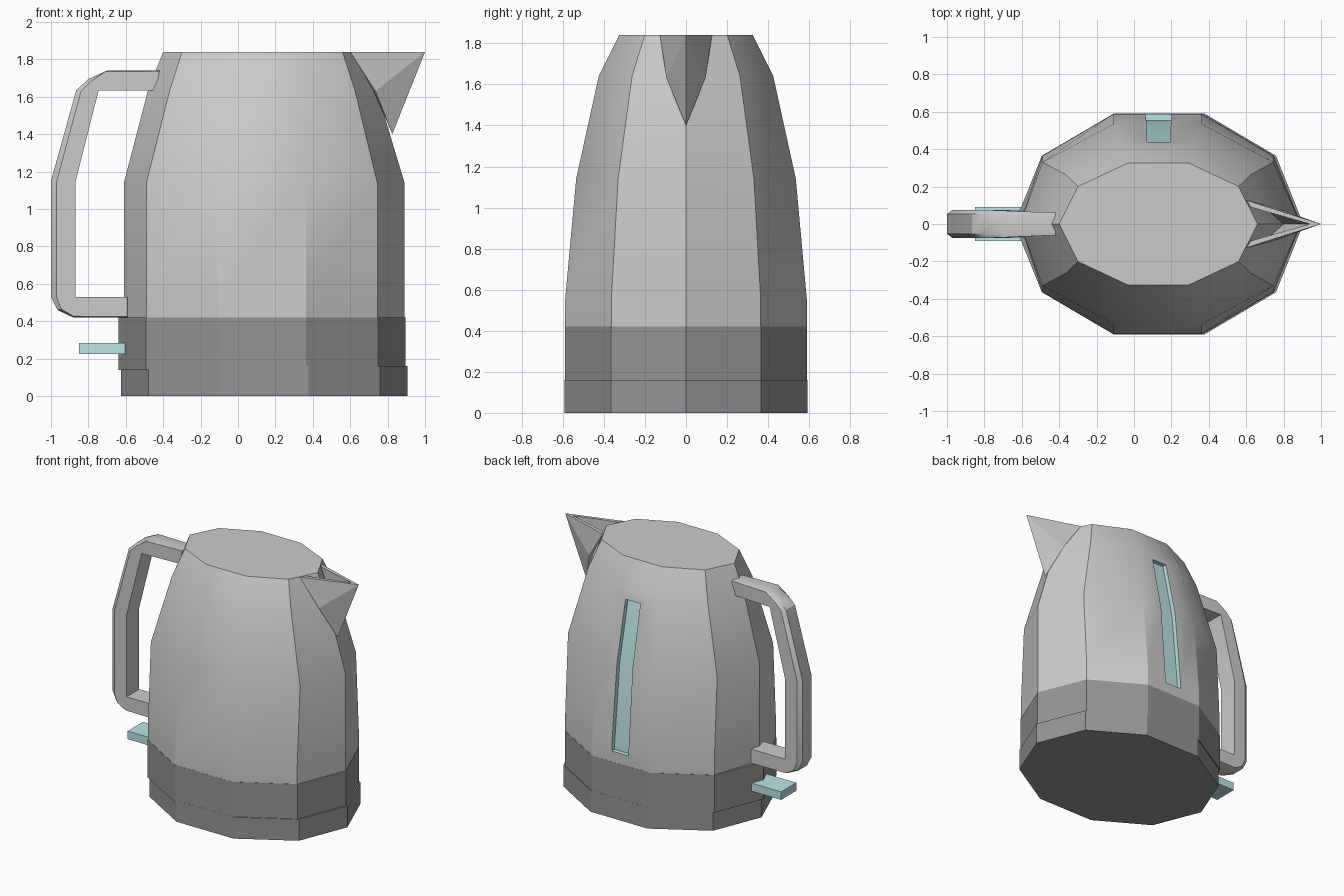
import bpy, bmesh
from math import cos, sin, tau

if "Cube" in bpy.data.objects:
    bpy.data.objects.remove(bpy.data.objects["Cube"])


def material(name, rgb):
    m = bpy.data.materials.new(name)
    m.diffuse_color = (*rgb, 1)
    m.use_nodes = True
    m.node_tree.nodes["Principled BSDF"].inputs["Base Color"].default_value = m.diffuse_color
    return m


DARK = material("dark_plastic", (0.3, 0.3, 0.3))
TEAL = material("teal_plastic", (0.5, 0.78, 0.78))


def finish(name, bm, mat=None):
    bmesh.ops.remove_doubles(bm, verts=bm.verts, dist=0.0005)
    bmesh.ops.recalc_face_normals(bm, faces=bm.faces)
    me = bpy.data.meshes.new(name)
    bm.to_mesh(me)
    bm.free()
    ob = bpy.data.objects.new(name, me)
    bpy.context.collection.objects.link(ob)
    if mat:
        me.materials.append(mat)
    return ob


def activate(ob):
    bpy.ops.object.select_all(action='DESELECT')
    ob.select_set(True)
    bpy.context.view_layer.objects.active = ob


def smooth(ob, angle=0.5):
    activate(ob)
    bpy.ops.object.shade_smooth_by_angle(angle=angle)


def loft(name, rings, mat=None):
    """Skin a stack of closed rings and cap both ends; repeated points are merged."""
    bm = bmesh.new()
    pool = {}

    def vert(p):
        key = tuple(round(c, 4) for c in p)
        if key not in pool:
            pool[key] = bm.verts.new(key)
        return pool[key]

    rows = [[vert(p) for p in r] for r in rings]
    n = len(rows[0])
    for a, b in zip(rows, rows[1:]):
        for i in range(n):
            j = (i + 1) % n
            f = list(dict.fromkeys((a[i], a[j], b[j], b[i])))
            if len(f) > 2:
                bm.faces.new(f)
    bm.faces.new(rows[0])
    bm.faces.new(rows[-1])
    return finish(name, bm, mat)


def oval(z, cx, rx, ry, xmin=-9):
    """Ten-sided oval ring."""
    return [(max(xmin, cx + rx * cos(tau * i / 10)), ry * sin(tau * i / 10), z)
            for i in range(10)]


# base plate and dark lower band
smooth(loft("power_base", [oval(0, .14, .765, .621), oval(.16, .14, .765, .621)], DARK))
smooth(loft("lower_band", [oval(.14, .1275, .767, .62), oval(.42, .1275, .767, .62)], DARK))

# jug body
body = loft("jug_body", [
    oval(.42, .1275, .763, .619, -.61),
    oval(.55, .1275, .763, .619, -.61),
    oval(1.14, .1275, .763, .5625, -.61),
    oval(1.64, .13, .61, .447),
    oval(1.84, .13, .53, .342)])

# recessed water window in the back, cut from the body with teal walls
profile = [(.8, .5), (.555, .5), (.555, .55), (.5, 1.14), (.405, 1.58), (.8, 1.58)]
cutter = loft("window_cutter", [
    [(.132 + s * (.07 - .008 * (z - .5)), y, z) for y, z in profile] for s in (-1, 1)])
for ob in (body, cutter):
    ob.data.materials.append(None)
    ob.data.materials.append(TEAL)
for f in cutter.data.polygons:
    f.material_index = 1
mod = body.modifiers.new("window", 'BOOLEAN')
mod.object = cutter
mod.operation = 'DIFFERENCE'
mod.solver = 'EXACT'
activate(body)
bpy.ops.object.modifier_apply(modifier=mod.name)
bpy.data.objects.remove(cutter)
smooth(body)

# pouring spout: open-topped shell, tip / rim / bend / chin for each side
outer = [(1, 0, 1.84), (.6, .127, 1.84), (.735, .095, 1.63), (.825, 0, 1.4)]
inner = [(.94, 0, 1.84), (.625, .09, 1.84), (.725, .065, 1.63), (.8, 0, 1.46)]
bm = bmesh.new()
for s in (1, -1):
    o, i = ([bm.verts.new((x, s * y, z)) for x, y, z in pts] for pts in (outer, inner))
    for v in (o, i):
        bm.faces.new((v[0], v[1], v[2]))
        bm.faces.new((v[0], v[2], v[3]))
    for k in range(3):
        bm.faces.new((o[k], o[k + 1], i[k + 1], i[k]))
finish("spout", bm)

# handle: inner edge, side edge and chamfered outer edge at each station
top, low = (-.745, 1.635), (-.87, .53)
stations = [
    ((-.44, 1.635), (-.42, 1.737), (-.42, 1.74), .06),
    (top, (-.71, 1.735), (-.70, 1.74), .072),
    (top, (-.79, 1.68), (-.80, 1.695), .075),
    (top, (-.84, 1.63), (-.865, 1.635), .075),
    ((-.87, 1.14), (-.97, 1.145), (-1, 1.15), .075),
    (low, (-.97, .53), (-1, .53), .075),
    (low, (-.945, .465), (-.965, .46), .075),
    (low, (-.88, .427), (-.88, .42), .075),
    ((-.59, .53), (-.59, .425), (-.59, .42), .075)]
# repeated inner points collapse into a corner fan
rings = []
for a, b, c, w in stations:
    wi = .075 if a in (top, low) else w
    half = [(a, wi), (b, w), (c, w - .022)]
    rings.append([(p[0], y, p[1]) for p, y in half] +
                 [(p[0], -y, p[1]) for p, y in reversed(half)])
smooth(loft("handle", rings))

# power switch lever
loft("power_switch", [[(x, y, z) for x, y in
                       ((-.85, -.09), (-.6, -.09), (-.6, .09), (-.85, .09))]
                      for z in (.225, .285)], TEAL)
